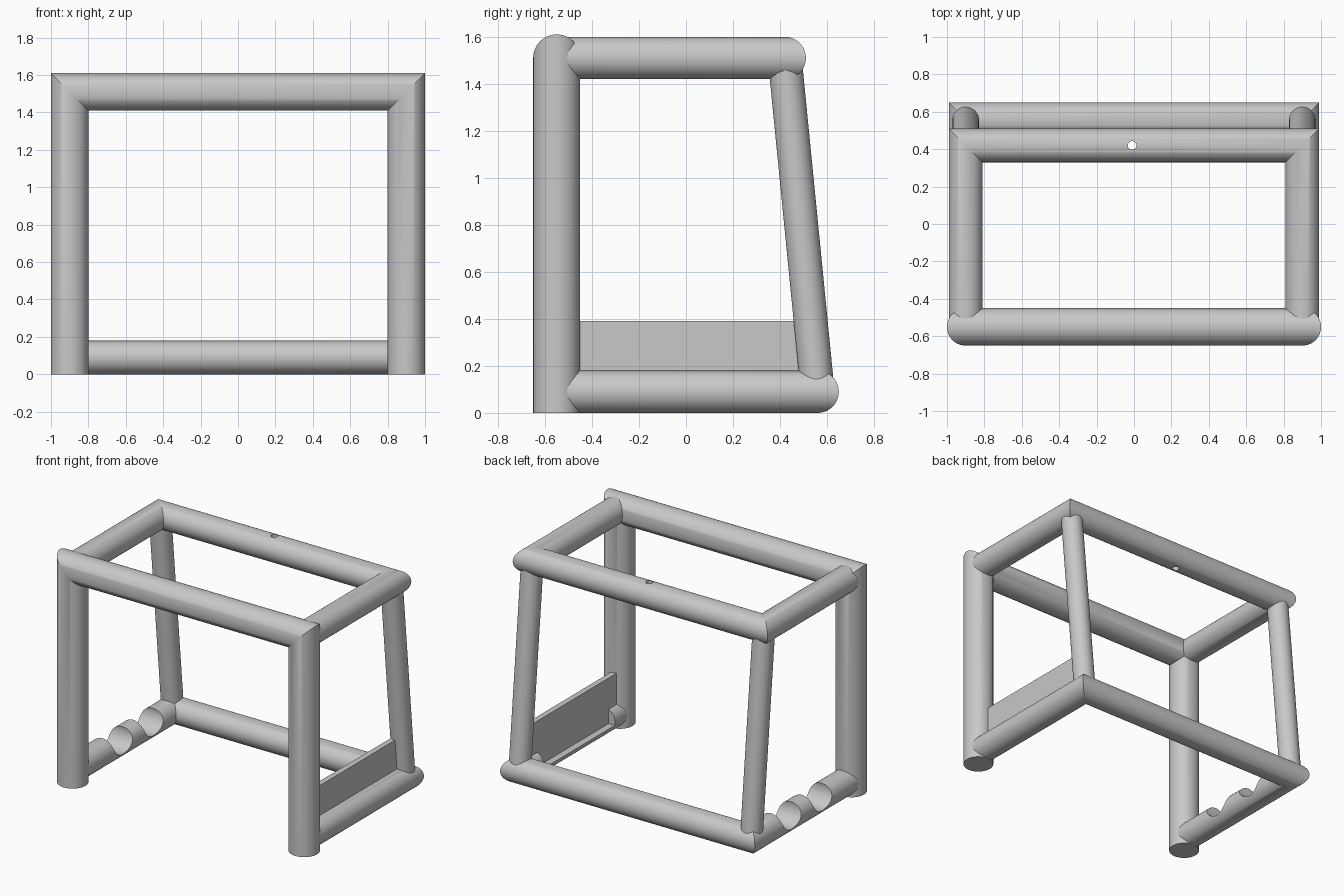
import bpy, bmesh, math
from mathutils import Vector

cube = bpy.data.objects.get("Cube")
if cube:
    bpy.data.objects.remove(cube, do_unlink=True)

grey = bpy.data.materials.new("plain grey")
grey.use_nodes = True
grey.diffuse_color = (0.58, 0.58, 0.58, 1)
grey.node_tree.nodes["Principled BSDF"].inputs["Base Color"].default_value = grey.diffuse_color

SIDES = 64


def finish(name, bm):
    bmesh.ops.recalc_face_normals(bm, faces=bm.faces)
    mesh = bpy.data.meshes.new(name)
    bm.to_mesh(mesh)
    bm.free()
    mesh.materials.append(grey)
    obj = bpy.data.objects.new(name, mesh)
    bpy.context.collection.objects.link(obj)
    return obj


def tube(name, path, radius, side):
    """Round tube along a flat path with mitred corners; side is the path plane's normal."""
    pts = [Vector(p) for p in path]
    side = Vector(side)
    dirs = [(b - a).normalized() for a, b in zip(pts, pts[1:])]
    bm = bmesh.new()
    rings = []
    for i, p in enumerate(pts):
        d = dirs[max(i - 1, 0)]
        n = (d + dirs[min(i, len(dirs) - 1)]).normalized()
        up = d.cross(side).normalized()
        ring = []
        for k in range(SIDES):
            a = math.tau * k / SIDES
            off = (side * math.cos(a) + up * math.sin(a)) * radius
            ring.append(bm.verts.new(p + off - d * (off.dot(n) / d.dot(n))))
        rings.append(ring)
    for r, s in zip(rings, rings[1:]):
        for k in range(SIDES):
            j = (k + 1) % SIDES
            bm.faces.new((r[k], r[j], s[j], s[k]))
    bm.faces.new(rings[0])
    bm.faces.new(rings[-1])
    return finish(name, bm)


def box(name, low, high):
    bm = bmesh.new()
    bmesh.ops.create_cube(bm, size=1)
    for v in bm.verts:
        v.co = Vector([l + (h - l) * (c + 0.5) for l, h, c in zip(low, high, v.co)])
    return finish(name, bm)


def cut(obj, cutter):
    cutter.hide_render = True
    mod = obj.modifiers.new("cut", "BOOLEAN")
    mod.operation = "DIFFERENCE"
    mod.solver = "EXACT"
    mod.object = cutter
    bpy.context.view_layer.objects.active = obj
    bpy.ops.object.modifier_apply(modifier=mod.name)
    bpy.data.objects.remove(cutter, do_unlink=True)


X, FRONT, TOP = 0.9, -0.55, 1.51
BACK_TOP, BACK_LOW, LOW = 0.42, 0.56, 0.09

# Front arch: two posts and the top bar
front_arch = tube("front_arch", [(-X, FRONT, 0), (-X, FRONT, TOP), (X, FRONT, TOP), (X, FRONT, 0)],
                  0.1, (0, 1, 0))


# Upper and lower U-shaped rails running back from the posts
def rail(name, back, z):
    return tube(name, [(-X, FRONT + 0.01, z), (-X, back, z), (X, back, z), (X, FRONT + 0.01, z)],
                0.09, (0, 0, 1))


top_rail = rail("top_rail", BACK_TOP, TOP)
base_rail = rail("base_rail", BACK_LOW, LOW)

# Small hole down through the rear top bar
cut(top_rail, tube("hole_cutter", [(-0.01, BACK_TOP, 1.3), (-0.01, BACK_TOP, 1.7)], 0.023, (1, 0, 0)))

# Two rounded rests across the right base bar
for y in (-0.11, 0.23):
    cut(base_rail, tube("rest_cutter", [(-1.1, y, 0.16), (-0.7, y, 0.16)], 0.11, (0, 0, 1)))

# Ledge cut into the inner side of the left base bar
cut(base_rail, box("ledge_cutter", (0.75, -0.37, 0.07), (0.86, 0.42, 0.3)))

# Upright plate above the left base bar
side_plate = box("side_plate", (0.86, -0.5, 0.09), (0.9, 0.5, 0.39))

# Leaning rear uprights
uprights = [tube(name, [(x, BACK_LOW, LOW), (x, BACK_TOP, TOP)], 0.072, (1, 0, 0))
            for name, x in (("right_rear_upright", -X), ("left_rear_upright", X))]

# Smooth the round surfaces
bpy.ops.object.select_all(action="DESELECT")
for obj in [front_arch, top_rail, base_rail] + uprights:
    obj.select_set(True)
    bpy.context.view_layer.objects.active = obj
bpy.ops.object.shade_smooth_by_angle(angle=math.radians(30))
